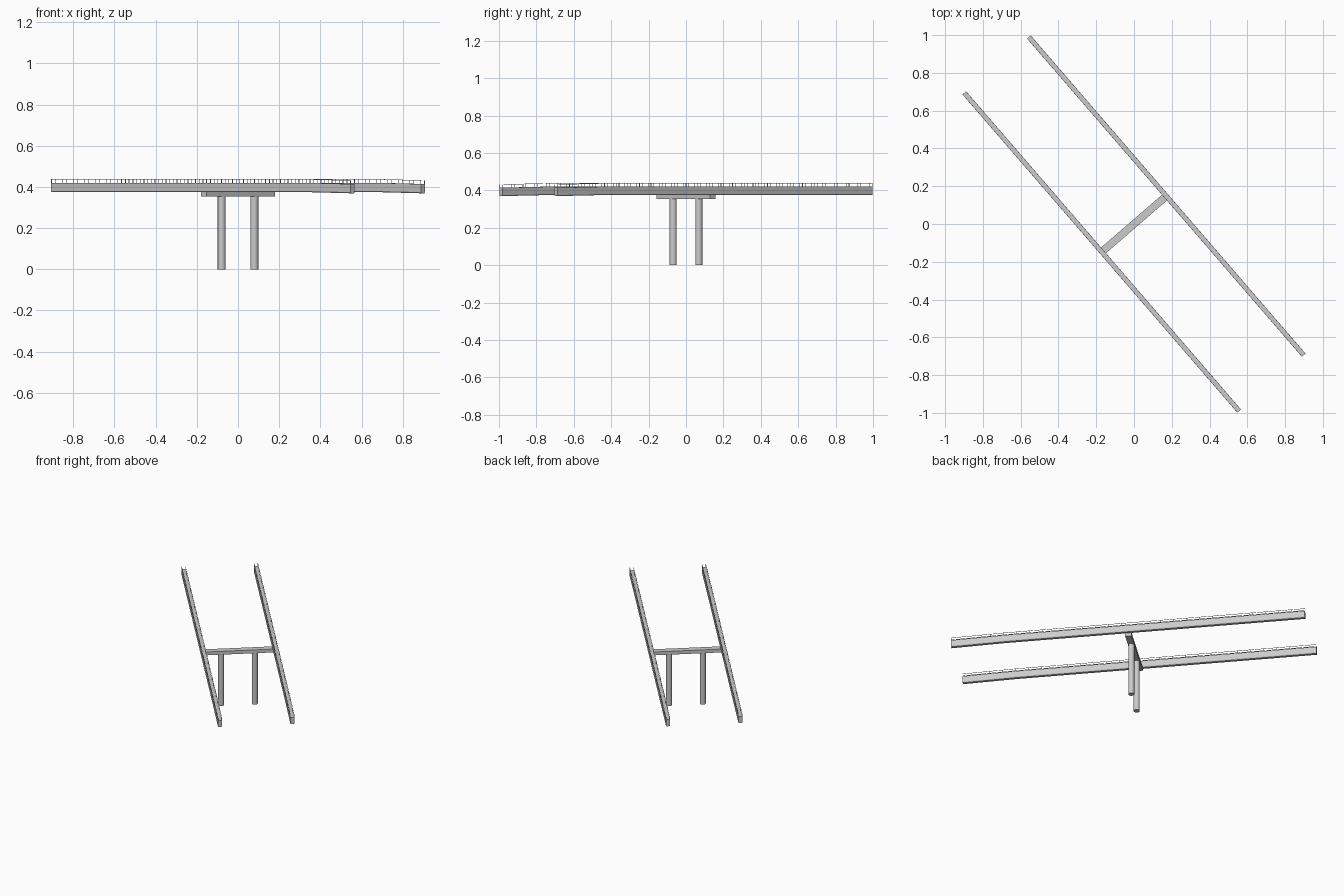
import bpy, bmesh, math
from mathutils import Matrix

if "Cube" in bpy.data.objects:
    bpy.data.objects.remove(bpy.data.objects["Cube"])

ANGLE = math.atan2(-0.757, 0.654)   # heading of the track seen from above
HALF = 1.113                        # half length of each beam
OFFSET = 0.226                      # beam distance from the centre line
BEND = 0.78                         # where the slight dip at the end begins
DROP = 0.006


def finish(name, bm):
    bmesh.ops.recalc_face_normals(bm, faces=bm.faces)
    mesh = bpy.data.meshes.new(name)
    bm.to_mesh(mesh)
    bm.free()
    ob = bpy.data.objects.new(name, mesh)
    ob.rotation_euler.z = ANGLE
    bpy.context.collection.objects.link(ob)
    return ob


def add_extrusion(bm, profile, stations):
    # sweep a (v, z) profile through (u, z shift) stations
    rings = [[bm.verts.new((u, v, z + dz)) for v, z in profile] for u, dz in stations]
    n = len(profile)
    for a, b in zip(rings, rings[1:]):
        for i in range(n):
            j = (i + 1) % n
            bm.faces.new((a[i], a[j], b[j], b[i]))
    bm.faces.new(rings[0])
    bm.faces.new(rings[-1])


def box_profile(v, z, w, h):
    return [(v - w/2, z - h/2), (v + w/2, z - h/2), (v + w/2, z + h/2), (v - w/2, z + h/2)]


def dip(u):
    return -DROP * max(0, (u - BEND) / (HALF - BEND))


stations = [(u, dip(u)) for u in (-HALF, BEND, HALF)]

for side, label in ((-1, "left"), (1, "right")):
    c = side * OFFSET
    # running beam with chamfered lower edges
    bm = bmesh.new()
    half = [(0.009, 0.375), (0.013, 0.381), (0.013, 0.42)]
    profile = [(c + v, z) for v, z in half] + [(c - v, z) for v, z in reversed(half)]
    add_extrusion(bm, profile, stations)
    finish(label + "_beam", bm)

    # thin guard rails and posts along both edges
    bm = bmesh.new()
    for edge in (-0.0115, 0.0115):
        add_extrusion(bm, box_profile(c + edge, 0.437, 0.002, 0.002), stations)
        for i in range(28):
            u = -HALF + 0.002 + i * (2 * HALF - 0.004) / 27
            m = Matrix.Translation((u, c + edge, 0.428 + dip(u))) @ Matrix.Diagonal((0.002, 0.002, 0.018, 1))
            bmesh.ops.create_cube(bm, size=1, matrix=m)
    finish(label + "_guard_rail", bm)

# cross beam carrying both running beams
bm = bmesh.new()
add_extrusion(bm, [(-0.22, 0.353), (0.22, 0.353), (0.22, 0.376), (-0.22, 0.376)],
              [(-0.02, 0), (0.02, 0)])
finish("cross_beam", bm)

# pair of round columns
for side, label in ((-1, "left"), (1, "right")):
    bm = bmesh.new()
    bmesh.ops.create_cone(bm, cap_ends=True, segments=16, radius1=0.019, radius2=0.019, depth=0.354,
                          matrix=Matrix.Translation((0, side * 0.105, 0.177)))
    ob = finish(label + "_column", bm)
    bpy.ops.object.select_all(action='DESELECT')
    ob.select_set(True)
    bpy.context.view_layer.objects.active = ob
    bpy.ops.object.shade_smooth_by_angle(angle=math.radians(40))
